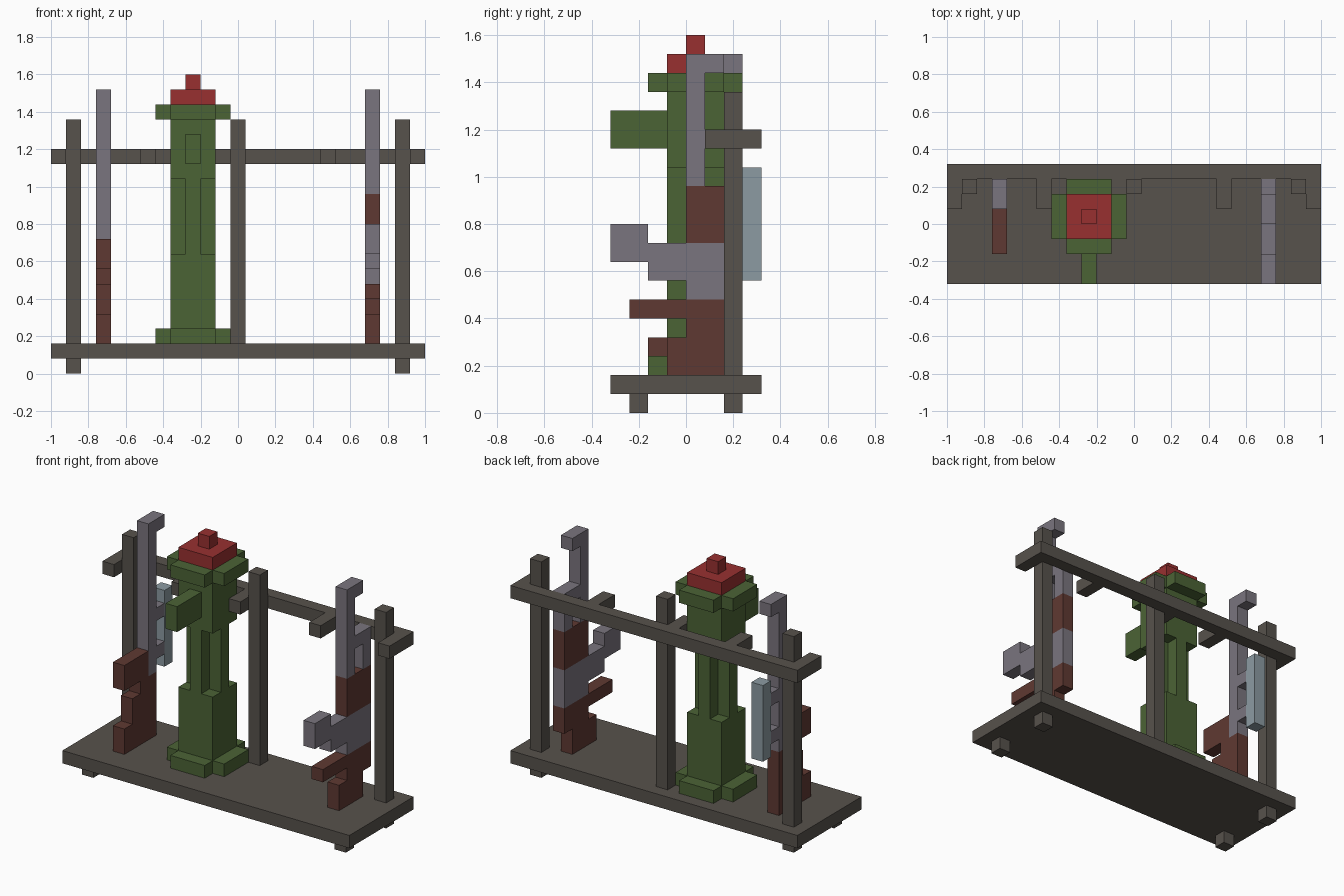
import bpy, bmesh
from mathutils import Vector

if "Cube" in bpy.data.objects:
    bpy.data.objects.remove(bpy.data.objects["Cube"])

U = 0.08                                   # grid unit
ORIGIN = Vector((-1.0, -0.32, 0.0))


def srgb(r, g, b):
    return tuple((c / 255 / 12.92) if c < 11 else ((c / 255 + 0.055) / 1.055) ** 2.4
                 for c in (r, g, b)) + (1.0,)


def material(name, rgb):
    m = bpy.data.materials.new(name)
    m.diffuse_color = srgb(*rgb)
    m.use_nodes = True
    m.node_tree.nodes["Principled BSDF"].inputs["Base Color"].default_value = m.diffuse_color
    return m


WOOD = material("dark_grey_wood", (87, 82, 76))
GREEN = material("green", (75, 99, 53))
RED = material("red", (152, 48, 48))
BROWN = material("brown", (95, 57, 50))
STEEL = material("grey_steel", (122, 117, 126))
GLASS = material("pale_blue", (140, 155, 162))

parts = []       # (name, material, set of cells)
filled = set()   # every occupied cell


def part(name, mat, *boxes):
    """Boxes are (x0, x1, y0, y1, z0, z1) in grid units."""
    cells = set()
    for x0, x1, y0, y1, z0, z1 in boxes:
        cells |= {(x, y, z) for x in range(x0, x1) for y in range(y0, y1)
                  for z in range(z0, z1)} - filled
    filled.update(cells)
    parts.append((name, mat, cells))


def flat(x, *rects):
    """One-unit-thick silhouette at x, from (y0, y1, z0, z1) rectangles."""
    return [(x, x + 1) + r for r in rects]


def build(name, mat, cells):
    """Outer skin of the cells, leaving out faces hidden by any neighbour."""
    bm = bmesh.new()
    for c in cells:
        for axis in range(3):
            for side in (0, 1):
                n = list(c)
                n[axis] += 2 * side - 1
                if tuple(n) in filled:
                    continue
                a, b = (axis + 1) % 3, (axis + 2) % 3
                ring = [(0, 0), (1, 0), (1, 1), (0, 1)]
                verts = []
                for da, db in (ring if side else ring[::-1]):
                    p = Vector(c)
                    p[axis] += side
                    p[a] += da
                    p[b] += db
                    verts.append(bm.verts.new(ORIGIN + p * U))
                bm.faces.new(verts)
    bmesh.ops.remove_doubles(bm, verts=bm.verts, dist=0.001)
    bmesh.ops.dissolve_limit(bm, angle_limit=0.01, verts=bm.verts, edges=bm.edges)
    me = bpy.data.meshes.new(name)
    bm.to_mesh(me)
    bm.free()
    me.materials.append(mat)
    bpy.context.collection.objects.link(bpy.data.objects.new(name, me))


# Rack: base, feet, posts, rail and pegs
part("base_board", WOOD, (0, 25, 0, 8, 1, 2))
part("feet", WOOD, *[(x, x + 1, y, y + 1, 0, 1) for x in (1, 23) for y in (1, 6)])
part("posts", WOOD, *[(x, x + 1, 6, 7, 2, 17) for x in (1, 12, 23)])
part("top_rail", WOOD, (0, 25, 7, 8, 14, 15))
part("rail_pegs", WOOD, *[(x, x + 1, 5, 7, 14, 15) for x in (0, 6, 11, 18, 24)])

# Green launcher tube: foot and head flanges, waist with cut corners, grip
part("tube_flanges", GREEN, *[b for z in (2, 17) for b in
                              ((7, 12, 3, 6, z, z + 1), (8, 11, 2, 7, z, z + 1))])
part("tube_body", GREEN, (8, 11, 3, 6, 3, 8), (8, 11, 4, 5, 8, 13),
     (9, 10, 3, 6, 8, 13), (8, 11, 3, 6, 13, 17))
part("tube_grip", GREEN, (9, 10, 0, 3, 14, 16))
part("tube_cap", RED, (8, 11, 3, 6, 18, 19), (9, 10, 4, 5, 19, 20))

# Scoped rifle on the left
part("left_rifle_barrel", STEEL, *flat(3, (5, 6, 7, 19), (6, 7, 18, 19),
                                       (6, 7, 8, 9), (6, 7, 11, 12)))
part("left_rifle_stock", BROWN, *flat(3, (2, 6, 2, 4), (3, 6, 4, 6),
                                      (4, 6, 6, 7), (2, 5, 7, 9)))
part("left_rifle_scope", GLASS, *flat(3, (7, 8, 7, 13)))

# Assault rifle on the right
part("right_rifle_barrel", STEEL, *flat(21, (4, 5, 12, 19), (5, 6, 18, 19),
                                        (5, 7, 14, 15), (6, 7, 12, 14)))
part("right_rifle_handguard", BROWN, *flat(21, (4, 7, 9, 12)))
part("right_rifle_receiver", STEEL, *flat(21, (4, 7, 6, 9), (2, 4, 7, 9)))
part("right_rifle_magazine", STEEL, *flat(21, (0, 2, 8, 10)))
part("right_rifle_stock", BROWN, *flat(21, (1, 7, 5, 6), (4, 7, 4, 5), (3, 6, 2, 4)))

for p in parts:
    build(*p)
